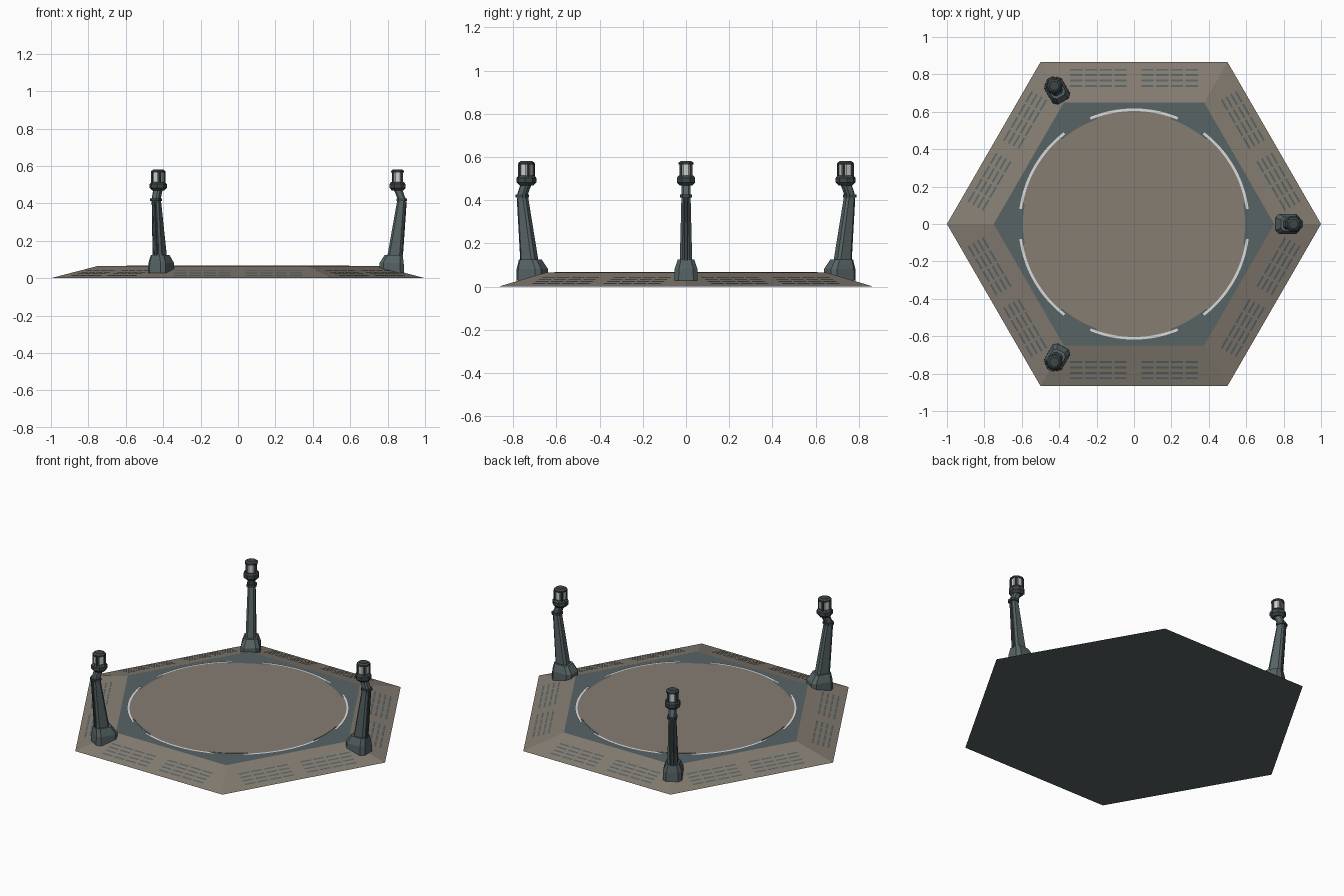
import bpy, bmesh, math
from mathutils import Matrix, Vector

cube = bpy.data.objects.get("Cube")
if cube:
    bpy.data.objects.remove(cube, do_unlink=True)


def material(name, rgb):
    m = bpy.data.materials.new(name)
    m.use_nodes = True
    m.diffuse_color = (*rgb, 1)
    m.node_tree.nodes["Principled BSDF"].inputs["Base Color"].default_value = (*rgb, 1)
    return m


BROWN = material("warm grey brown", (0.235, 0.205, 0.168))
TEAL = material("slate teal", (0.095, 0.125, 0.13))
DARK = material("dark slate", (0.048, 0.062, 0.064))
WHITE = material("marking white", (0.7, 0.71, 0.7))
GLASS = material("lamp glass", (0.62, 0.63, 0.63))

DECK_Z = 0.065
INNER = 0.75          # corner radius of the flat top
APOTHEM = math.cos(math.pi / 6)


def finish(name, bm, *mats, turn=0.0):
    bmesh.ops.transform(bm, matrix=Matrix.Rotation(turn, 4, "Z"), verts=bm.verts)
    mesh = bpy.data.meshes.new(name)
    bm.to_mesh(mesh)
    bm.free()
    for m in mats:
        mesh.materials.append(m)
    ob = bpy.data.objects.new(name, mesh)
    bpy.context.collection.objects.link(ob)
    return ob


def polar(r, a, z):
    return Vector((r * math.cos(a), r * math.sin(a), z))


def loft(bm, rings):
    """Skin a stack of equal-sized rings of points and cap both ends."""
    loops = [[bm.verts.new(p) for p in ring] for ring in rings]
    n = len(loops[0])
    for low, high in zip(loops, loops[1:]):
        for i in range(n):
            j = (i + 1) % n
            bm.faces.new((low[i], low[j], high[j], high[i]))
    bm.faces.new(loops[0][::-1])
    bm.faces.new(loops[-1])


def chamfered(x0, x1, hy, z, c):
    """Rectangle with cut corners."""
    return [Vector(p) for p in (
        (x0 + c, -hy, z), (x1 - c, -hy, z), (x1, c - hy, z), (x1, hy - c, z),
        (x1 - c, hy, z), (x0 + c, hy, z), (x0, hy - c, z), (x0, c - hy, z))]


def ring(x, r, z, n):
    return [polar(r, (i + 0.5) * math.tau / n, z) + Vector((x, 0, 0)) for i in range(n)]


# Hexagonal platform: brown slopes, teal top and underside
bm = bmesh.new()
loft(bm, [[polar(r, i * math.pi / 3, z) for i in range(6)]
          for r, z in ((1, 0), (INNER, DECK_Z))])
bm.normal_update()
for f in bm.faces:
    f.material_index = 0 if 0 < f.normal.z < 0.99 else 1
finish("platform", bm, BROWN, TEAL)

# Round landing surface, drawn in slightly at the six corners
bm = bmesh.new()
outline = []
for deg in range(0, 360, 2):
    off = abs((deg + 30) % 60 - 30)        # angle from the nearest corner
    outline.append((0.594 if off < 11 else 0.609, math.radians(deg)))
loft(bm, [[polar(r, a, z) for r, a in outline] for z in (DECK_Z - 0.002, DECK_Z + 0.002)])
finish("landing_surface", bm, BROWN)

# White arcs around the landing surface
bm = bmesh.new()
for k in range(6):
    angles = [math.radians(30 + 60 * k - 22.5 + 2.5 * i) for i in range(19)]
    rows = [[bm.verts.new(polar(r, a, DECK_Z + 0.004)) for a in angles] for r in (0.604, 0.618)]
    for i in range(18):
        bm.faces.new((rows[0][i], rows[1][i], rows[1][i + 1], rows[0][i + 1]))
finish("edge_markings", bm, WHITE)

# Rows of vent slots on every slope
bm = bmesh.new()
outer, inner = APOTHEM, INNER * APOTHEM


def on_slope(t, r, turn):
    z = DECK_Z * (outer - r) / (outer - inner) + 0.002
    return Matrix.Rotation(turn, 3, "Z") @ Vector((r, t, z))


for k in range(6):
    turn = math.radians(30 + 60 * k)
    for side in (-1, 1):
        for row in range(4):
            r = 0.738 + 0.029 * row
            for col in range(4):
                t = side * (0.072 + 0.079 * col)
                corners = ((t - 0.033, r - 0.005), (t - 0.033, r + 0.005),
                           (t + 0.033, r + 0.005), (t + 0.033, r - 0.005))
                bm.faces.new([bm.verts.new(on_slope(a, b, turn)) for a, b in corners][::-1])
bmesh.ops.recalc_face_normals(bm, faces=bm.faces)
for f in bm.faces:
    f.normal_update()
    if f.normal.z < 0:
        f.normal_flip()
finish("vent_slots", bm, TEAL)


# Lamp towers on alternate corners, leaning outward with a bent neck
HEAD_X = 0.853


def tower(label, turn):
    bm = bmesh.new()
    loft(bm, [chamfered(0.757, 0.888, 0.054, 0.028, 0.02),
              chamfered(0.757, 0.886, 0.053, 0.082, 0.02),
              chamfered(0.785, 0.88, 0.038, 0.125, 0.015)])
    finish(label + "_foot", bm, TEAL, turn=turn)

    bm = bmesh.new()
    loft(bm, [chamfered(0.797, 0.875, 0.029, 0.11, 0.012),
              chamfered(0.853, 0.896, 0.021, 0.425, 0.009),
              chamfered(0.83, 0.876, 0.021, 0.48, 0.009)])
    finish(label + "_shaft", bm, TEAL, turn=turn)

    # Narrow spine on the outer face
    bm = bmesh.new()
    loft(bm, [chamfered(0.86, 0.882, 0.01, 0.12, 0.003),
              chamfered(0.884, 0.902, 0.008, 0.41, 0.003)])
    finish(label + "_spine", bm, DARK, turn=turn)

    bm = bmesh.new()
    loft(bm, [chamfered(0.848, 0.903, 0.027, z, 0.011) for z in (0.413, 0.427)])
    finish(label + "_collar", bm, DARK, turn=turn)

    # Cup under the lamp
    bm = bmesh.new()
    loft(bm, [ring(HEAD_X, r, z, 8) for r, z in
              ((0.032, 0.468), (0.046, 0.482), (0.046, 0.503), (0.036, 0.515))])
    finish(label + "_cup", bm, DARK, turn=turn)

    bm = bmesh.new()
    loft(bm, [ring(HEAD_X, 0.031, z, 8) for z in (0.51, 0.57)])
    finish(label + "_lamp", bm, GLASS, turn=turn)

    # Four corner posts
    bm = bmesh.new()
    for p in ring(HEAD_X, 0.034, 0, 4):
        loft(bm, [chamfered(p.x - 0.005, p.x + 0.005, 0.005, z, 0.001) for z in (0.51, 0.57)])
        bmesh.ops.translate(bm, vec=(0, p.y, 0), verts=bm.verts[:][-16:])
    finish(label + "_posts", bm, DARK, turn=turn)

    bm = bmesh.new()
    loft(bm, [ring(HEAD_X, r, z, 8) for r, z in ((0.038, 0.564), (0.038, 0.573), (0.026, 0.581))])
    finish(label + "_cap", bm, DARK, turn=turn)


for label, deg in (("left_tower", 0), ("back_right_tower", 120), ("front_right_tower", 240)):
    tower(label, math.radians(deg))
